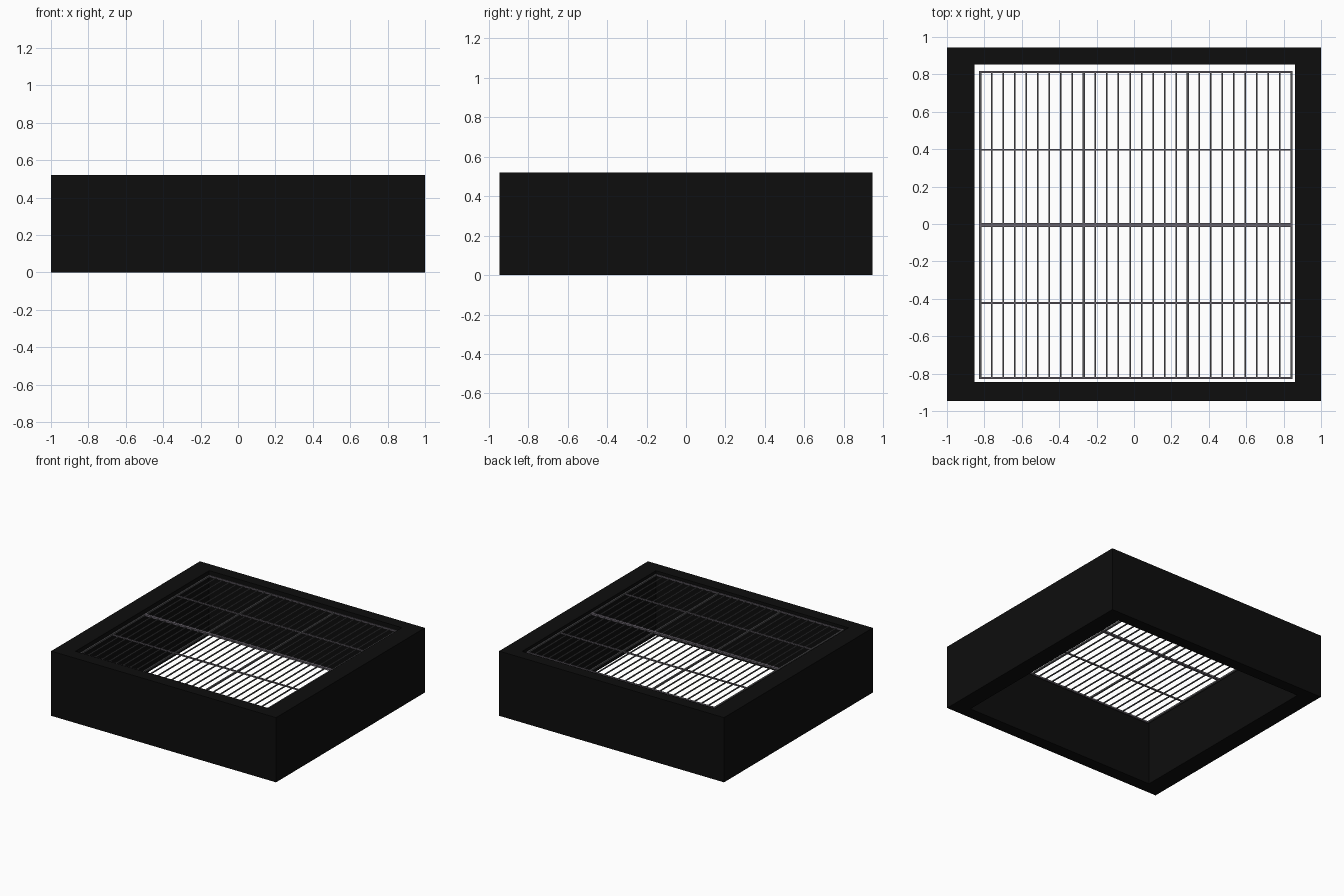
import bpy, bmesh
from mathutils import Matrix, Vector

if "Cube" in bpy.data.objects:
    bpy.data.objects.remove(bpy.data.objects["Cube"])


def material(name, rgb):
    m = bpy.data.materials.new(name)
    m.diffuse_color = (*rgb, 1)
    m.use_nodes = True
    m.node_tree.nodes["Principled BSDF"].inputs["Base Color"].default_value = m.diffuse_color
    return m


black = material("black_casing", (0.004, 0.004, 0.004))
steel = material("dark_steel", (0.09, 0.09, 0.095))
bar_grey = material("bar_grey", (0.14, 0.125, 0.15))


def finish(bm, name, mat):
    mesh = bpy.data.meshes.new(name)
    bmesh.ops.recalc_face_normals(bm, faces=bm.faces)
    bm.to_mesh(mesh)
    bm.free()
    mesh.materials.append(mat)
    obj = bpy.data.objects.new(name, mesh)
    bpy.context.collection.objects.link(obj)
    return obj


def add_box(bm, x0, x1, y0, y1, z0, z1):
    size = Vector((x1 - x0, y1 - y0, z1 - z0))
    mid = Vector((x0 + x1, y0 + y1, z0 + z1)) / 2
    bmesh.ops.create_cube(bm, size=1, matrix=Matrix.Translation(mid) @ Matrix.Diagonal((*size, 1)))


# Casing: square ring open at top and bottom
H = 0.52
outer = (-1.0, 1.0, -0.945, 0.945)
inner = (-0.853, 0.86, -0.845, 0.852)
bm = bmesh.new()


def ring(r, z):
    x0, x1, y0, y1 = r
    return [bm.verts.new((x, y, z)) for x, y in ((x0, y0), (x1, y0), (x1, y1), (x0, y1))]


loops = [ring(outer, 0), ring(outer, H), ring(inner, H), ring(inner, 0)]
for k in range(4):
    a, b = loops[k], loops[(k + 1) % 4]
    for i in range(4):
        j = (i + 1) % 4
        bm.faces.new((a[i], a[j], b[j], b[i]))
finish(bm, "casing", black)

# Grille extents
GX0, GX1, GY0, GY1, GZ = -0.823, 0.842, -0.823, 0.812, 0.50

# Slender bars running front to back, thicker at every ninth
bm = bmesh.new()
N = 27
for i in range(N + 1):
    x = GX0 + (GX1 - GX0) * i / N
    w = 0.0065 if i % 9 == 0 else 0.004
    add_box(bm, x - w, x + w, GY0, GY1, GZ - w, GZ + w)
finish(bm, "grille_bars", steel)

# Cross rails running side to side, with a heavy centre rail
bm = bmesh.new()
for y, w in ((GY0, 0.006), (-0.422, 0.005), (-0.005, 0.01), (0.397, 0.005), (GY1, 0.006)):
    h = min(w, 0.007)
    add_box(bm, GX0 - 0.006, GX1 + 0.006, y - w, y + w, GZ - h, GZ + h)
finish(bm, "grille_rails", bar_grey)
